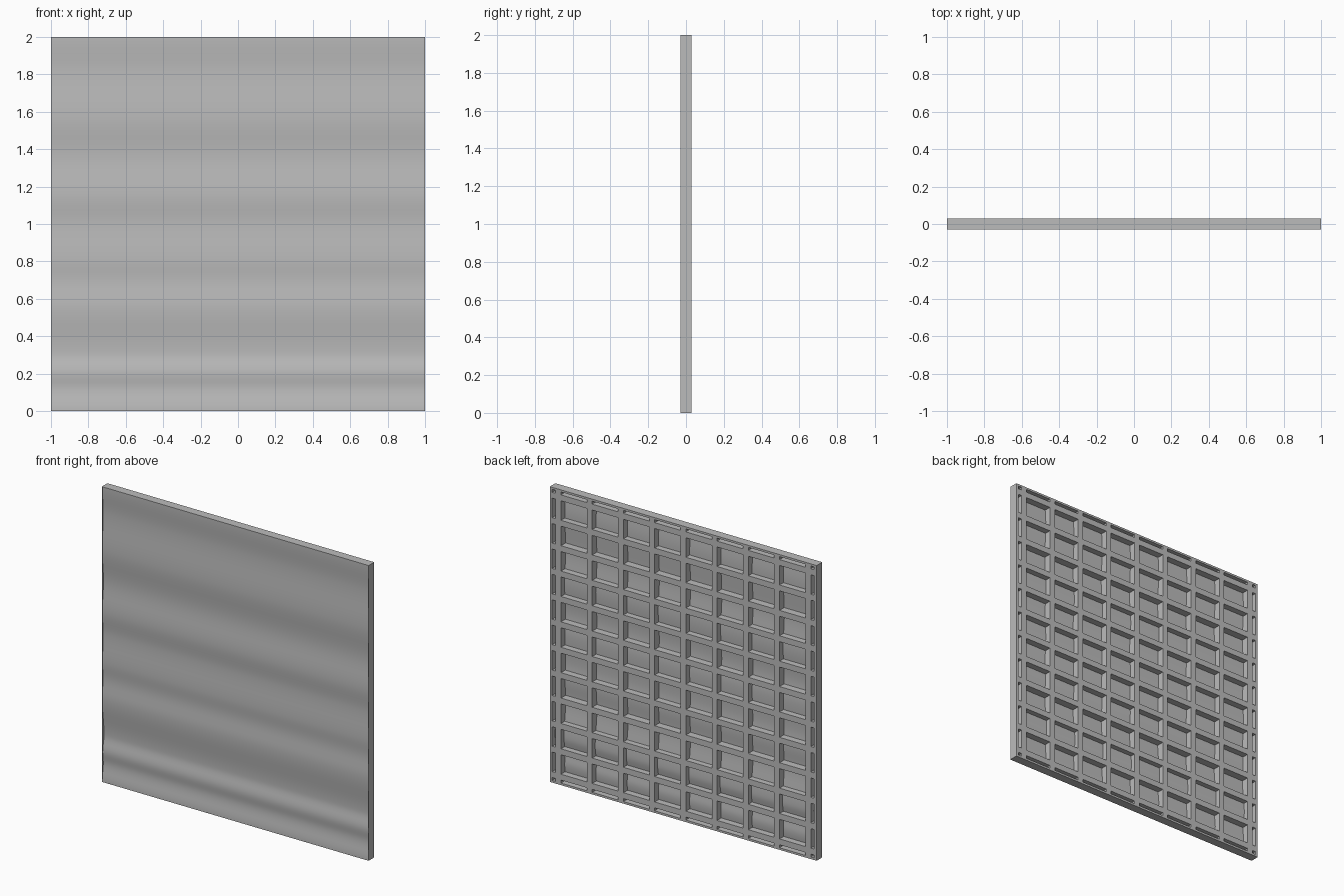
import bpy, bmesh, math

if "Cube" in bpy.data.objects:
    bpy.data.objects.remove(bpy.data.objects["Cube"])

grey = bpy.data.materials.new("grey")
grey.diffuse_color = (0.5, 0.5, 0.5, 1)
grey.use_nodes = True
grey.node_tree.nodes["Principled BSDF"].inputs["Base Color"].default_value = grey.diffuse_color

FRONT, BACK = -0.03, 0.03
# Wave crests and valleys: height, recess behind the front plane
WAVE = [(0, 0), (.125, .012), (.2, .006), (.31, .02), (.56, .001), (.70, .009),
        (.81, .004), (1.0, .011), (1.15, .002), (1.355, .014), (1.57, .001),
        (1.82, .011), (2.0, .002)]


def wave(z):
    for (z0, a), (z1, b) in zip(WAVE, WAVE[1:]):
        if z <= z1:
            t = (z - z0) / (z1 - z0)
            return FRONT + a + (b - a) * (1 - math.cos(math.pi * t)) / 2
    return FRONT + WAVE[-1][1]


def slab(bm, x0, x1, z0, z1, front, back):
    """Closed slab whose front and back depths are functions of height."""
    n = max(1, round((z1 - z0) / 0.0125))
    rings = []
    for i in range(n + 1):
        z = z0 + (z1 - z0) * i / n
        rings.append([bm.verts.new(p) for p in (
            (x0, front(z), z), (x1, front(z), z), (x1, back(z), z), (x0, back(z), z))])
    for a, b in zip(rings, rings[1:]):
        for k in range(4):
            m = (k + 1) % 4
            bm.faces.new((a[k], a[m], b[m], b[k]))
    bm.faces.new(rings[0][::-1])
    bm.faces.new(rings[-1])


def finish(bm, name):
    bmesh.ops.recalc_face_normals(bm, faces=bm.faces)
    me = bpy.data.meshes.new(name)
    bm.to_mesh(me)
    bm.free()
    me.materials.append(grey)
    ob = bpy.data.objects.new(name, me)
    bpy.context.collection.objects.link(ob)
    bpy.context.view_layer.objects.active = ob
    ob.select_set(True)
    bpy.ops.object.shade_smooth_by_angle(angle=math.radians(35))
    ob.select_set(False)


def flat_back(z):
    return BACK


def inside(z):
    return wave(z) + 0.004


# Thin wavy front sheet
bm = bmesh.new()
slab(bm, -0.999, 0.999, 0.001, 1.999, wave, lambda z: wave(z) + 0.008)
finish(bm, "wavy_sheet")

RIB = 0.02          # half rib width
PX, PZ = 0.234, 0.172

# Upright ribs, 8 full bays between them
bm = bmesh.new()
for i in range(9):
    x = (i - 4) * PX
    slab(bm, x - RIB, x + RIB, 0.002, 1.998, inside, flat_back)
finish(bm, "upright_ribs")

# Level ribs, 11 full bays between them
bm = bmesh.new()
for i in range(12):
    z = 1 + (i - 5.5) * PZ
    slab(bm, -0.998, 0.998, z - RIB, z + RIB, inside, flat_back)
finish(bm, "level_ribs")

# Rim behind the sheet
bm = bmesh.new()
for x in (-0.99, 0.99):
    slab(bm, x - 0.008, x + 0.008, 0.002, 1.998, inside, flat_back)
for z in (0.008, 1.992):
    slab(bm, -0.998, 0.998, z - 0.006, z + 0.006, inside, flat_back)
finish(bm, "back_rim")

# Thin straight edging around the panel
bm = bmesh.new()
for s in (-1, 1):
    x0, x1 = sorted((s * 0.997, s))
    slab(bm, x0, x1, 0, 2, lambda z: FRONT, flat_back)
for z0 in (0, 1.997):
    slab(bm, -1, 1, z0, z0 + 0.003, lambda z: FRONT, flat_back)
finish(bm, "edging")
